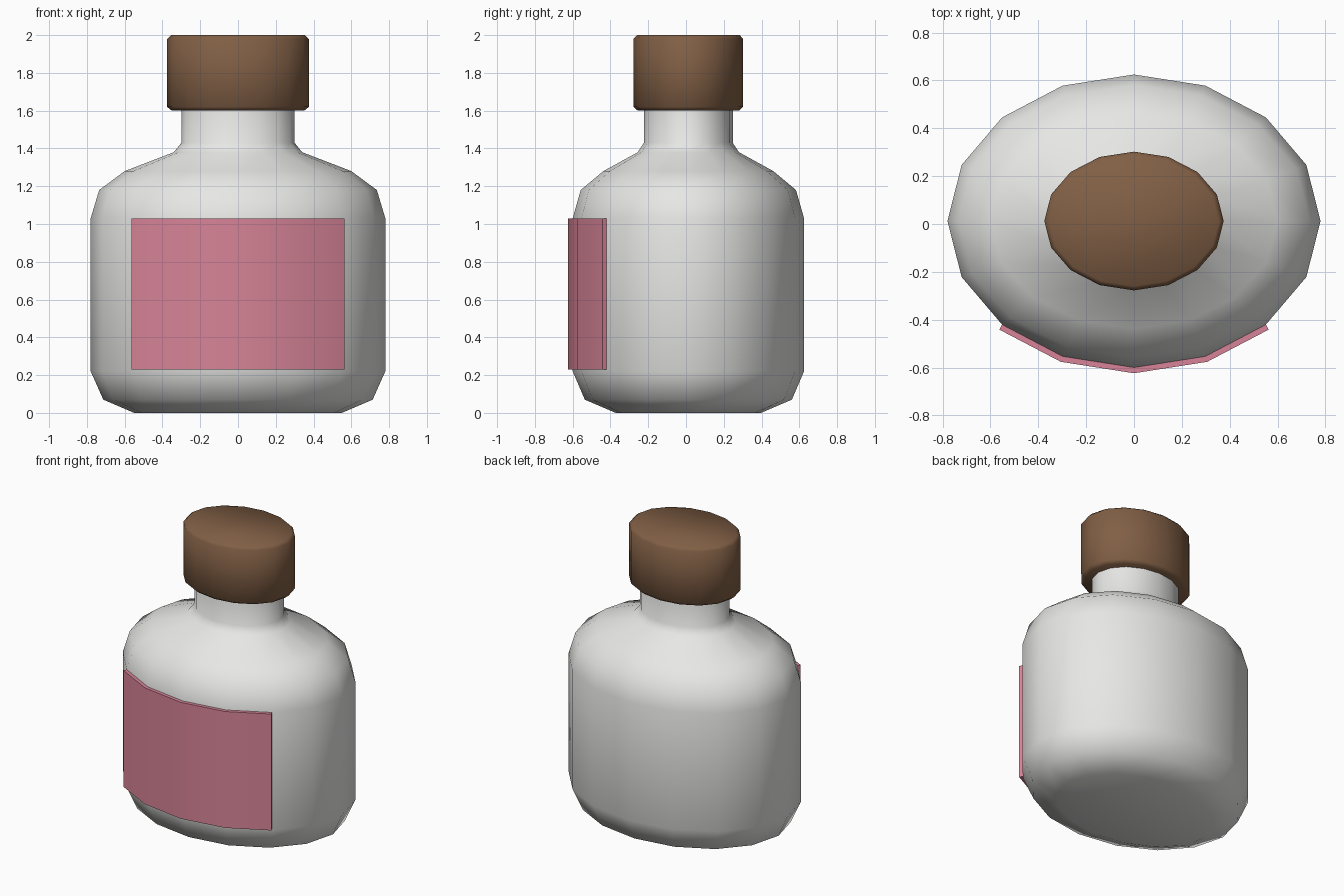
import bpy, bmesh, math
from mathutils import Vector

if "Cube" in bpy.data.objects:
    bpy.data.objects.remove(bpy.data.objects["Cube"])

SIDES = 16
CY = 0.0125          # bottle axis, shifted back to balance the label


def material(name, rgb):
    m = bpy.data.materials.new(name)
    m.diffuse_color = (*rgb, 1)
    m.use_nodes = True
    m.node_tree.nodes["Principled BSDF"].inputs["Base Color"].default_value = m.diffuse_color
    return m


def finish(name, bm, mat, angle):
    bmesh.ops.recalc_face_normals(bm, faces=bm.faces)
    me = bpy.data.meshes.new(name)
    bm.to_mesh(me)
    bm.free()
    me.materials.append(mat)
    me.shade_smooth()
    me.set_sharp_from_angle(angle=math.radians(angle))
    ob = bpy.data.objects.new(name, me)
    bpy.context.collection.objects.link(ob)
    return ob


def oval_loft(name, rings, mat, angle):
    """Closed solid through stacked ovals given as (z, rx, ry)."""
    bm = bmesh.new()
    loops = []
    for z, rx, ry in rings:
        loops.append([bm.verts.new((rx * math.cos(a), CY + ry * math.sin(a), z))
                      for a in (2 * math.pi * i / SIDES for i in range(SIDES))])
    for lo, hi in zip(loops, loops[1:]):
        for i in range(SIDES):
            j = (i + 1) % SIDES
            bm.faces.new((lo[i], lo[j], hi[j], hi[i]))
    bm.faces.new(loops[0][::-1])
    bm.faces.new(loops[-1])
    return finish(name, bm, mat, angle)


white = material("bottle white", (0.8, 0.8, 0.79))
brown = material("cap brown", (0.22, 0.115, 0.06))
pink = material("label pink", (0.68, 0.23, 0.31))

# Bottle body with rounded base, shoulder and neck
oval_loft("bottle_body", [
    (0.0, 0.55, 0.385), (0.07, 0.713, 0.548), (0.22, 0.78, 0.6125),
    (1.03, 0.78, 0.6125), (1.18, 0.735, 0.57), (1.28, 0.60, 0.45),
    (1.38, 0.34, 0.268), (1.43, 0.30, 0.235), (1.70, 0.30, 0.235)], white, 65)

# Cap with small chamfers
oval_loft("cap", [
    (1.60, 0.35, 0.268), (1.62, 0.375, 0.29),
    (1.98, 0.375, 0.29), (2.0, 0.355, 0.272)], brown, 65)

# Label: a thin plate wrapped over the four front facets
pts = [Vector((0.78 * math.cos(a), CY + 0.6125 * math.sin(a), 0))
       for a in (math.radians(225 + 22.5 * i) for i in range(5))]
normals = []
for p, q in zip(pts, pts[1:]):
    d = (q - p).normalized()
    normals.append(Vector((d.y, -d.x, 0)))
bm = bmesh.new()
sections = []
for i, p in enumerate(pts):
    n = (normals[max(i - 1, 0)] + normals[min(i, 3)]).normalized()
    inner, outer = p - n * 0.002, p + n * 0.024
    sections.append([bm.verts.new((v.x, v.y, z)) for v, z in
                     ((inner, 0.23), (outer, 0.23), (outer, 1.03), (inner, 1.03))])
for a, b in zip(sections, sections[1:]):
    for k in range(4):
        m = (k + 1) % 4
        bm.faces.new((a[k], a[m], b[m], b[k]))
bm.faces.new(sections[0])
bm.faces.new(sections[-1][::-1])
finish("label", bm, pink, 40)
